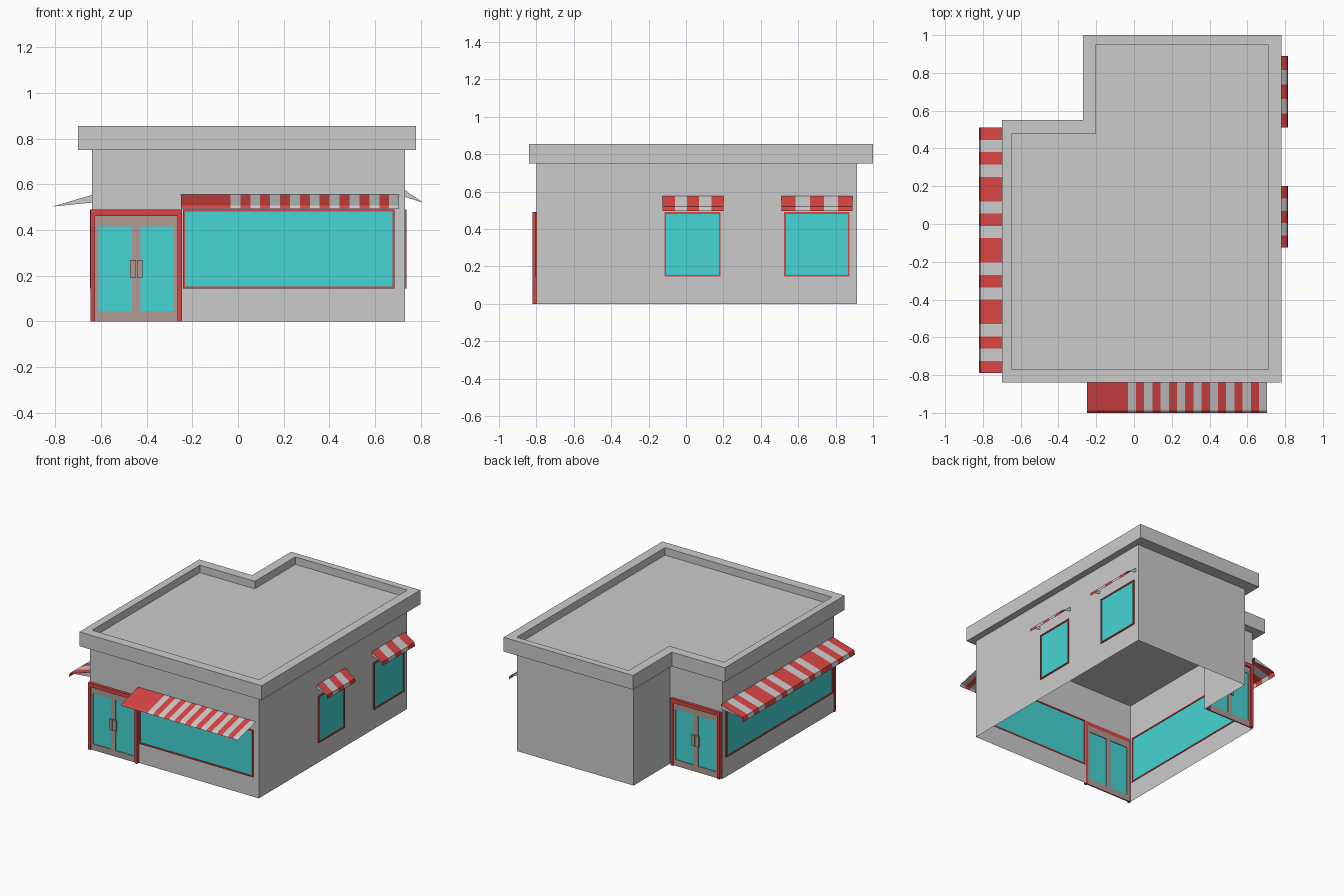
import bpy, bmesh

if "Cube" in bpy.data.objects:
    bpy.data.objects.remove(bpy.data.objects["Cube"])


def material(name, rgb):
    m = bpy.data.materials.new(name)
    m.diffuse_color = (*rgb, 1)
    m.use_nodes = True
    m.node_tree.nodes["Principled BSDF"].inputs["Base Color"].default_value = m.diffuse_color
    return m


RED = material("red", (0.7, 0.06, 0.06))
TEAL = material("teal_glass", (0.06, 0.66, 0.66))
BROWN = material("brown", (0.43, 0.33, 0.29))
GREY = material("grey", (0.8, 0.8, 0.8))

# Wall frames: u runs along the wall, v points outwards
SIDES = {
    "front": lambda u, v, z: (u, -0.80 - v, z),
    "right": lambda u, v, z: (0.73 + v, u, z),
    "left": lambda u, v, z: (-0.64 - v, u, z),
    "notch": lambda u, v, z: (u, 0.49 + v, z),
    "back": lambda u, v, z: (u, 0.915 + v, z),
    "inner": lambda u, v, z: (-0.215 - v, u, z),
}


def finish(bm, name, mats=(), recalc=True):
    if recalc:
        bmesh.ops.recalc_face_normals(bm, faces=bm.faces[:])
    me = bpy.data.meshes.new(name)
    bm.to_mesh(me)
    bm.free()
    for m in mats:
        me.materials.append(m)
    ob = bpy.data.objects.new(name, me)
    bpy.context.collection.objects.link(ob)
    return ob


def quad(bm, pts, mat=0):
    f = bm.faces.new([bm.verts.new(p) for p in pts])
    f.material_index = mat


def box(bm, side, u0, u1, v0, v1, z0, z1):
    P = SIDES[side]
    vs = [bm.verts.new(P(u, v, z)) for z in (z0, z1)
          for u, v in ((u0, v0), (u1, v0), (u1, v1), (u0, v1))]
    for f in ((0, 1, 2, 3), (4, 5, 6, 7), (0, 1, 5, 4),
              (1, 2, 6, 5), (2, 3, 7, 6), (3, 0, 4, 7)):
        bm.faces.new([vs[i] for i in f])


def wall(bm, side, u0, u1, holes=()):
    # Flat sheet split around rectangular openings (u0, u1, z0, z1)
    P = SIDES[side]
    us = sorted({u0, u1, *[h for o in holes for h in o[:2]]})
    zs = sorted({0, 0.75, *[h for o in holes for h in o[2:]]})
    for a, b in zip(us, us[1:]):
        for c, d in zip(zs, zs[1:]):
            cu, cz = (a + b) / 2, (c + d) / 2
            if not any(o[0] < cu < o[1] and o[2] < cz < o[3] for o in holes):
                quad(bm, [P(a, 0, c), P(b, 0, c), P(b, 0, d), P(a, 0, d)])


def pane(side, name, u0, u1, z0, z1, v=0.002):
    bm = bmesh.new()
    P = SIDES[side]
    quad(bm, [P(u0, v, z0), P(u1, v, z0), P(u1, v, z1), P(u0, v, z1)])
    if bm.faces[:] and side in ("left", "notch", "back"):
        bmesh.ops.reverse_faces(bm, faces=bm.faces[:])
    finish(bm, name, [TEAL], recalc=False)


def window(side, name, u0, u1, z0, z1, w=0.009):
    pane(side, name + "_glass", u0 + w, u1 - w, z0 + w, z1 - w)
    bm = bmesh.new()
    for a, b, c, d in ((u0, u0 + w, z0, z1), (u1 - w, u1, z0, z1),
                       (u0 + w, u1 - w, z0, z0 + w), (u0 + w, u1 - w, z1 - w, z1)):
        box(bm, side, a, b, -0.004, 0.008, c, d)
    finish(bm, name + "_frame", [RED])


def door(side, name, u0):
    # Red surround, brown double leaves, two panes and pull plates
    u1, top, w = u0 + 0.40, 0.49, 0.02
    mid = (u0 + u1) / 2
    bm = bmesh.new()
    box(bm, side, u0, u0 + w, 0, 0.02, 0, top)
    box(bm, side, u1 - w, u1, 0, 0.02, 0, top)
    box(bm, side, u0 + w, u1 - w, 0, 0.02, 0.462, top)
    finish(bm, name + "_frame", [RED])
    bm = bmesh.new()
    for a, b, c, d in ((u0 + w, u0 + 0.035, 0, 0.462), (u1 - 0.035, u1 - w, 0, 0.462),
                       (mid - 0.018, mid + 0.018, 0.045, 0.415),
                       (u0 + 0.035, u1 - 0.035, 0, 0.045),
                       (u0 + 0.035, u1 - 0.035, 0.415, 0.462)):
        box(bm, side, a, b, 0.0, 0.01, c, d)
    finish(bm, name + "_leaves", [BROWN])
    pane(side, name + "_glass_a", u0 + 0.035, mid - 0.018, 0.045, 0.415, 0.005)
    pane(side, name + "_glass_b", mid + 0.018, u1 - 0.035, 0.045, 0.415, 0.005)
    bm = bmesh.new()
    box(bm, side, mid - 0.028, mid - 0.002, 0.01, 0.02, 0.19, 0.27)
    box(bm, side, mid + 0.002, mid + 0.028, 0.01, 0.02, 0.19, 0.27)
    finish(bm, name + "_handles", [BROWN])


def awning(side, name, u0, u1, pattern, profile, ends=None):
    # Striped sheet: sloped top plus a short valance; pattern gives strip widths
    bm = bmesh.new()
    P = SIDES[side]
    step = (u1 - u0) / sum(pattern)
    a = u0
    for i, n in enumerate(pattern):
        b = a + n * step
        for (v0, z0), (v1, z1) in zip(profile, profile[1:]):
            pts = [P(a, v0, z0), P(a, v1, z1), P(b, v1, z1), P(b, v0, z0)]
            quad(bm, pts if side in ("front", "right") else pts[::-1], i % 2)
        a = b
    if ends is not None:
        # Grey triangular end pieces
        for u in (u0, u1):
            pts = [P(u, *profile[0]), P(u, *profile[1]), P(u, 0, ends)]
            flip = (u == u0) == (side == "right")
            quad(bm, pts[::-1] if flip else pts, 1)
    finish(bm, name, [RED, GREY], recalc=False)


# Walls with openings
FRONT_WIN = (-0.24, 0.685, 0.145, 0.49)
LEFT_WIN = (-0.785, 0.455, 0.145, 0.49)
RIGHT_WINS = [(-0.115, 0.185, 0.145, 0.49), (0.525, 0.875, 0.145, 0.49)]
bm = bmesh.new()
wall(bm, "front", -0.64, 0.73, [(-0.64, -0.245, 0, 0.49), FRONT_WIN])
wall(bm, "right", -0.80, 0.915, RIGHT_WINS)
wall(bm, "left", -0.80, 0.49, [LEFT_WIN])
wall(bm, "notch", -0.64, -0.215, [(-0.63, -0.23, 0, 0.49)])
wall(bm, "back", -0.215, 0.73)
wall(bm, "inner", 0.49, 0.915)
bmesh.ops.remove_doubles(bm, verts=bm.verts[:], dist=0.0005)
finish(bm, "walls")


# Roof slab with a raised parapet rim
def outline(x0, x1, y0, y1, nx, ny):
    return [(x0, y0), (x1, y0), (x1, y1), (nx, y1), (nx, ny), (x0, ny)]


outer = outline(-0.70, 0.78, -0.84, 1.0, -0.27, 0.55)
inner = outline(-0.645, 0.71, -0.77, 0.95, -0.20, 0.48)
bm = bmesh.new()
rings = [[bm.verts.new((x, y, z)) for x, y in o]
         for o, z in ((outer, 0.75), (outer, 0.855), (inner, 0.855), (inner, 0.80))]
for r, s in zip(rings, rings[1:]):
    for i in range(6):
        j = (i + 1) % 6
        bm.faces.new((r[i], r[j], s[j], s[i]))
bm.faces.new(rings[0][::-1])
bm.faces.new(rings[-1])
finish(bm, "roof")

# Windows
window("front", "front_window", *FRONT_WIN)
window("left", "left_window", *LEFT_WIN)
for i, w in enumerate(RIGHT_WINS):
    window("right", f"right_window_{i + 1}", *w)

# Doors
door("front", "front_door", -0.645)
door("notch", "back_door", -0.63)

# Awnings
awning("front", "front_awning", -0.25, 0.705, [5] + [1] * 17,
       [(0, 0.555), (0.188, 0.508), (0.20, 0.495)])
awning("left", "left_awning", -0.79, 0.51,
       [1, 1, 1, 1, 2, 1, 1, 1, 2, 1, 1, 1, 2, 1, 1, 1, 1],
       [(0, 0.553), (0.172, 0.503), (0.18, 0.472)], 0.52)
for i, (a, b) in enumerate(((-0.125, 0.20), (0.51, 0.89))):
    awning("right", f"right_awning_{i + 1}", a, b, [1] * 5,
           [(0, 0.575), (0.08, 0.52), (0.085, 0.495)], 0.545)
